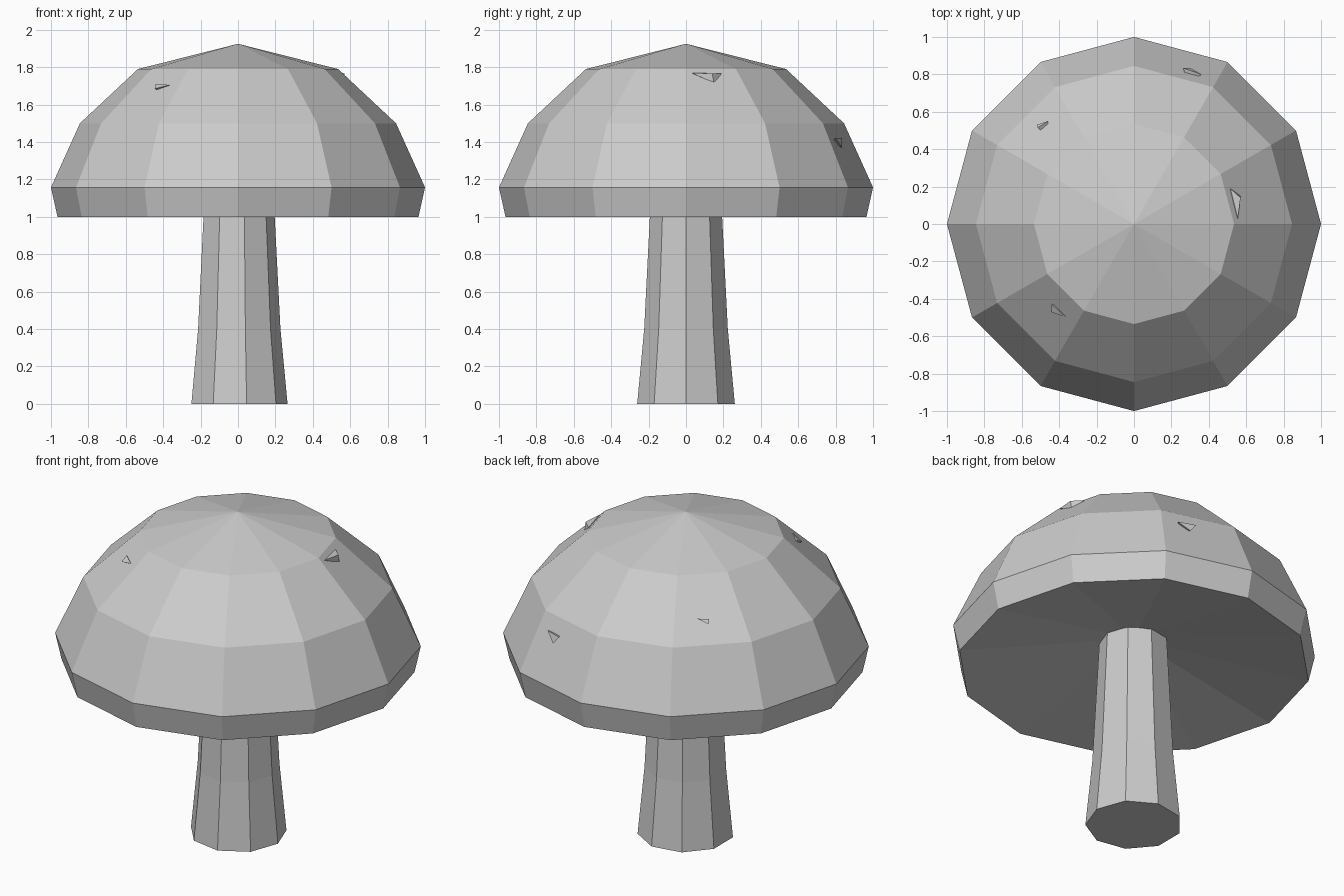
import bpy
import bmesh
from math import cos, sin, tau
from mathutils import Vector

cube = bpy.data.objects.get("Cube")
if cube:
    bpy.data.objects.remove(cube, do_unlink=True)

# Single plain grey material
grey = bpy.data.materials.new("plain grey")
grey.use_nodes = True
grey.diffuse_color = (0.6, 0.6, 0.6, 1)
grey.node_tree.nodes["Principled BSDF"].inputs["Base Color"].default_value = (0.6, 0.6, 0.6, 1)


def finish(bm, name):
    bmesh.ops.recalc_face_normals(bm, faces=bm.faces)
    mesh = bpy.data.meshes.new(name)
    bm.to_mesh(mesh)
    bm.free()
    mesh.materials.append(grey)
    obj = bpy.data.objects.new(name, mesh)
    bpy.context.collection.objects.link(obj)
    return obj


def lathe(name, profile, sides):
    """Revolve (radius, height) points; a radius of zero closes to a point."""
    bm = bmesh.new()
    rings = []
    for r, z in profile:
        count = sides if r else 1
        rings.append([bm.verts.new((r * cos(tau * i / sides), r * sin(tau * i / sides), z))
                      for i in range(count)])
    for a, b in zip(rings, rings[1:]):
        for i in range(sides):
            j = (i + 1) % sides
            corners = [a[i % len(a)], a[j % len(a)], b[j % len(b)], b[i % len(b)]]
            bm.faces.new(list(dict.fromkeys(corners)))
    return finish(bm, name)


def chip(name, points):
    """Small angular fleck embedded in the cap."""
    bm = bmesh.new()
    for p in points:
        bm.verts.new(Vector(p))
    bmesh.ops.convex_hull(bm, input=bm.verts)
    return finish(bm, name)


# Faceted cap with a shallow hollow underside
lathe("cap", [(0, 1.17), (0.965, 1.0), (1.0, 1.157), (0.845, 1.5),
              (0.535, 1.79), (0, 1.925)], 12)

# Tapered stem, running up into the hollow
lathe("stem", [(0, 0), (0.265, 0), (0.227, 0.4), (0.188, 1.16), (0, 1.16)], 9)

# Flecks poking out of the cap
chip("front_fleck", [(-0.44, -0.43, 1.71), (-0.365, -0.497, 1.705),
                     (-0.445, -0.47, 1.685), (-0.4, -0.42, 1.66)])
chip("side_fleck", [(0.555, 0.03, 1.77), (0.515, 0.19, 1.765), (0.57, 0.14, 1.765),
                    (0.57, 0.15, 1.715), (0.5, 0.1, 1.72)])
chip("back_fleck", [(0.26, 0.835, 1.42), (0.36, 0.8, 1.42),
                    (0.3, 0.835, 1.37), (0.3, 0.75, 1.4)])
chip("rear_side_fleck", [(-0.515, 0.515, 1.615), (-0.46, 0.55, 1.615),
                         (-0.52, 0.53, 1.59), (-0.46, 0.47, 1.58)])
